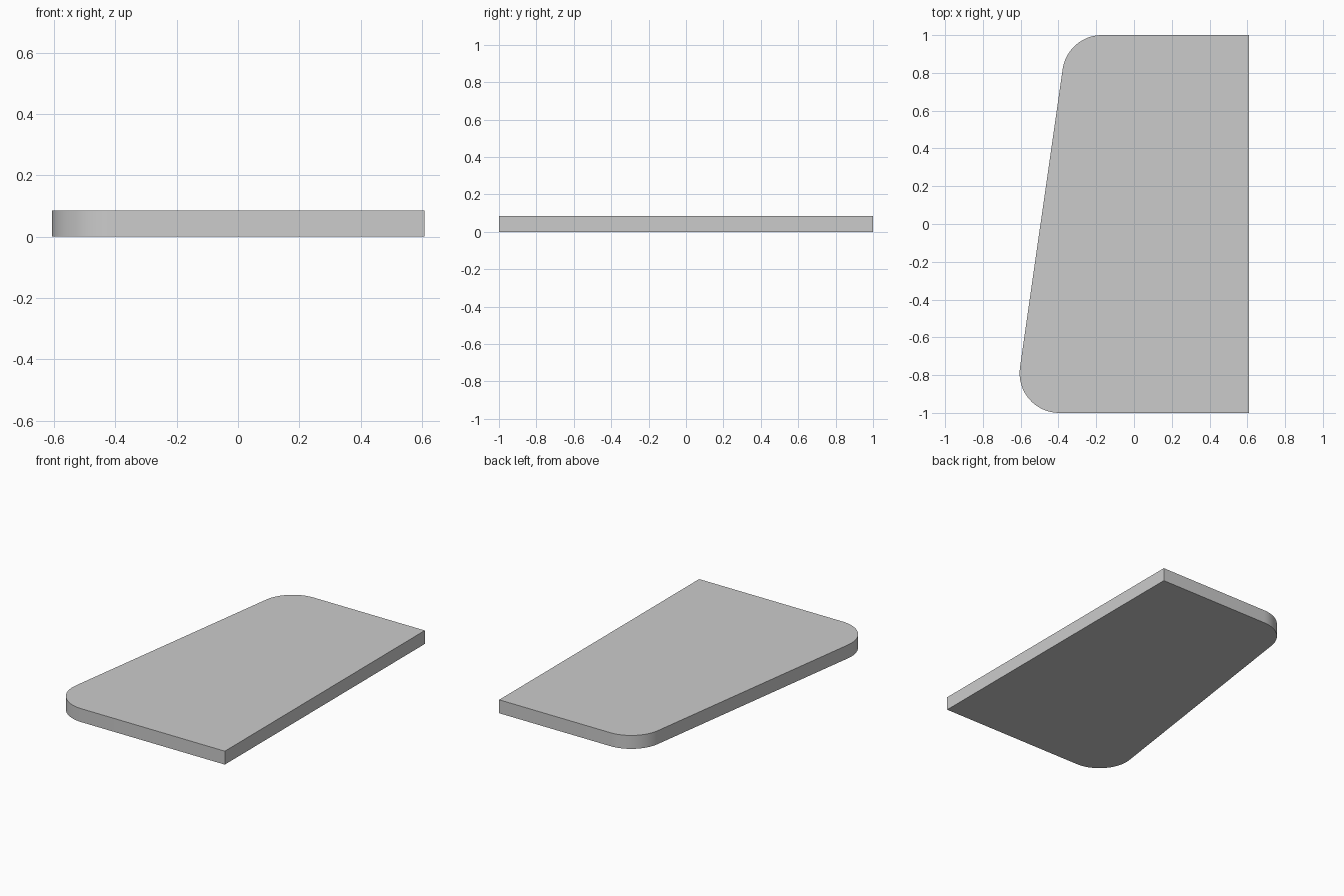
import bpy, bmesh, math
from mathutils import Vector

if "Cube" in bpy.data.objects:
    bpy.data.objects.remove(bpy.data.objects["Cube"])

HEIGHT = 0.085
RADIUS = 0.21
STEPS = 16


def rounded(prev, corner, nxt, r):
    """Points of an arc tangent to both edges that meet at the corner."""
    c = Vector(corner)
    a = (Vector(prev) - c).normalized()
    b = (Vector(nxt) - c).normalized()
    half = a.angle(b) / 2
    centre = c + (a + b).normalized() * (r / math.sin(half))
    start = c + a * (r / math.tan(half)) - centre
    end = c + b * (r / math.tan(half)) - centre
    a0 = math.atan2(start.y, start.x)
    sweep = math.atan2(end.y, end.x) - a0
    sweep = (sweep + math.pi) % (2 * math.pi) - math.pi
    return [centre + Vector((math.cos(a0 + sweep * i / STEPS),
                             math.sin(a0 + sweep * i / STEPS))) * r
            for i in range(STEPS + 1)]


# Outline: straight right edge, slanted left edge with two rounded corners
corners = [(0.608, -1), (0.608, 1), (-0.352, 1), (-0.638, -1)]
outline = [Vector(corners[0]), Vector(corners[1])]
outline += rounded(corners[1], corners[2], corners[3], RADIUS)
outline += rounded(corners[2], corners[3], corners[0], RADIUS)

# Slab: outline raised to its full thickness
bm = bmesh.new()
base = bm.faces.new([bm.verts.new((p.x, p.y, 0)) for p in outline])
top = bmesh.ops.extrude_face_region(bm, geom=[base], use_keep_orig=True)
bmesh.ops.translate(bm, vec=(0, 0, HEIGHT),
                    verts=[v for v in top["geom"] if isinstance(v, bmesh.types.BMVert)])
bmesh.ops.recalc_face_normals(bm, faces=bm.faces)
mesh = bpy.data.meshes.new("tapered_slab")
bm.to_mesh(mesh)
bm.free()

slab = bpy.data.objects.new("tapered_slab", mesh)
bpy.context.collection.objects.link(slab)
bpy.context.view_layer.objects.active = slab
slab.select_set(True)
bpy.ops.object.shade_smooth_by_angle(angle=math.radians(30))
